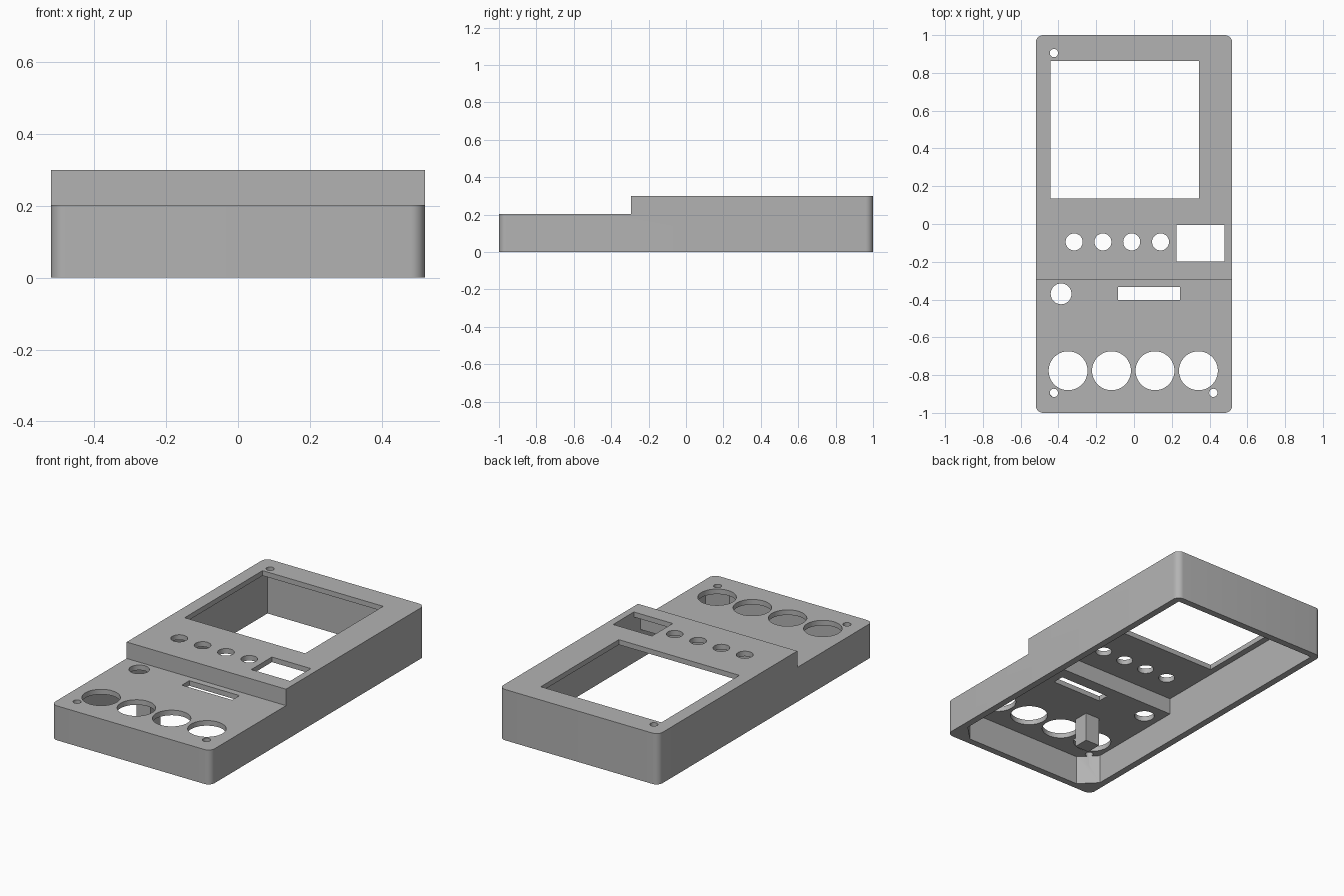
import bpy, bmesh, math

old = bpy.data.objects.get("Cube")
if old:
    bpy.data.objects.remove(old, do_unlink=True)

grey = bpy.data.materials.new("plain grey")
grey.use_nodes = True
colour = (0.45, 0.45, 0.45, 1)
grey.diffuse_color = colour
grey.node_tree.nodes["Principled BSDF"].inputs["Base Color"].default_value = colour

W, L = 0.52, 1.0            # half width, half length
LOW, HIGH = 0.203, 0.30     # deck heights
WALL, PLATE = 0.04, 0.03
STEP = -0.295


def rect(x0, x1, y0, y1):
    return [(x0, y0), (x1, y0), (x1, y1), (x0, y1)]


def circle(x, y, r, n=48):
    return [(x + r * math.cos(math.tau * i / n), y + r * math.sin(math.tau * i / n))
            for i in range(n)]


def rounded(w, l, r, n=8):
    pts = []
    for q, (sx, sy) in enumerate([(1, 1), (-1, 1), (-1, -1), (1, -1)]):
        for i in range(n + 1):
            a = (q + i / n) * math.pi / 2
            pts.append((sx * (w - r) + r * math.cos(a), sy * (l - r) + r * math.sin(a)))
    return pts


def prisms(name, outlines, z0, z1):
    """One object holding an upright prism for each plan outline."""
    bm = bmesh.new()
    for pts in outlines:
        face = bm.faces.new([bm.verts.new((x, y, z0)) for x, y in pts])
        top = bmesh.ops.extrude_face_region(bm, geom=[face])["geom"]
        bmesh.ops.translate(bm, vec=(0, 0, z1 - z0),
                            verts=[v for v in top if isinstance(v, bmesh.types.BMVert)])
    bmesh.ops.recalc_face_normals(bm, faces=bm.faces)
    mesh = bpy.data.meshes.new(name)
    bm.to_mesh(mesh)
    bm.free()
    mesh.materials.append(grey)
    obj = bpy.data.objects.new(name, mesh)
    bpy.context.collection.objects.link(obj)
    return obj


def cut(target, name, outlines, z0, z1):
    cutter = prisms(name, outlines, z0, z1)
    cutter.hide_render = True
    mod = target.modifiers.new(name, "BOOLEAN")
    mod.operation, mod.solver, mod.object = "DIFFERENCE", "EXACT", cutter
    bpy.context.view_layer.objects.active = target
    bpy.ops.object.modifier_apply(modifier=name)
    bpy.data.objects.remove(cutter, do_unlink=True)


# Outer case with rounded corners and a lower front deck
case = prisms("case_shell", [rounded(W, L, WALL)], 0, HIGH)
cut(case, "front_step", [rect(-1, 1, -2, STEP)], LOW, 1)

# Hollow underside, with chamfered front corners
x, y, c = W - WALL, L - WALL, 0.093
front_plan = [(-x + c, -y), (x - c, -y), (x, -y + c), (x, y), (-x, y), (-x, -y + c)]
cut(case, "main_cavity", [front_plan], -0.1, LOW - PLATE)
cut(case, "rear_cavity", [rect(-x, x, STEP + 0.035, y)], 0.1, HIGH - PLATE)

# Deck openings: screen, switch, slot, buttons, knobs and screws
openings = [rect(-0.443, 0.344, 0.135, 0.862),
            rect(0.225, 0.479, -0.198, -0.005),
            rect(-0.085, 0.243, -0.402, -0.333),
            circle(-0.386, -0.37, 0.055)]
openings += [circle(-0.317 + 0.1525 * i, -0.095, 0.045) for i in range(4)]
openings += [circle(-0.349 + 0.23 * i, -0.777, 0.103) for i in range(4)]
openings += [circle(sx, sy, 0.022, 24)
             for sx, sy in [(-0.424, 0.905), (-0.424, -0.894), (0.42, -0.894)]]
cut(case, "deck_openings", openings, 0.12, 0.5)

# Square support post under the front deck
post = prisms("support_post", [rect(-0.21, -0.117, -0.647, -0.554)], 0, LOW - PLATE + 0.005)

# Smooth rounded parts, keep the edges crisp
bpy.ops.object.select_all(action="DESELECT")
case.select_set(True)
bpy.context.view_layer.objects.active = case
bpy.ops.object.shade_smooth_by_angle(angle=math.radians(30))
